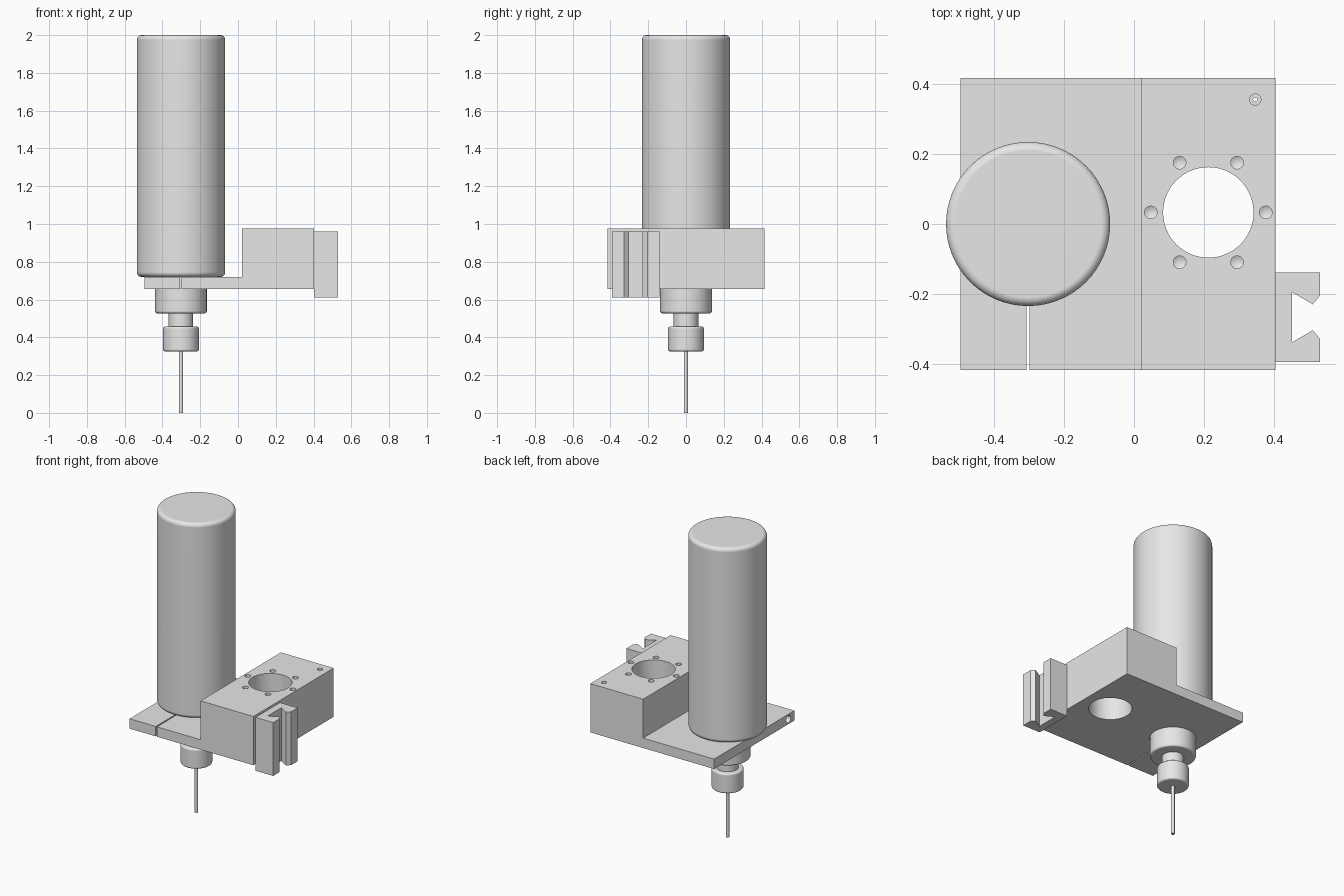
import bpy, bmesh
from math import sin, cos, pi, radians
from mathutils import Matrix, Vector

cube = bpy.data.objects.get("Cube")
if cube:
    bpy.data.objects.remove(cube, do_unlink=True)

grey = bpy.data.materials.new("plain grey")
grey.use_nodes = True
grey.diffuse_color = (0.8, 0.8, 0.8, 1)
grey.node_tree.nodes["Principled BSDF"].inputs["Base Color"].default_value = (0.8, 0.8, 0.8, 1)


def finish(name, bm):
    bmesh.ops.recalc_face_normals(bm, faces=bm.faces)
    mesh = bpy.data.meshes.new(name)
    bm.to_mesh(mesh)
    bm.free()
    mesh.materials.append(grey)
    obj = bpy.data.objects.new(name, mesh)
    bpy.context.collection.objects.link(obj)
    return obj


def smooth(obj):
    bpy.ops.object.select_all(action='DESELECT')
    obj.select_set(True)
    bpy.context.view_layer.objects.active = obj
    bpy.ops.object.shade_smooth_by_angle(angle=radians(30))


def lathe(name, profile, matrix, steps=64):
    """Turn (radius, height) points about the local z axis."""
    bm = bmesh.new()
    verts = [bm.verts.new((r, 0, z)) for r, z in profile]
    edges = [bm.edges.new(pair) for pair in zip(verts, verts[1:])]
    bmesh.ops.spin(bm, geom=verts + edges, cent=(0, 0, 0), axis=(0, 0, 1),
                   angle=2 * pi, steps=steps, use_merge=True)
    bmesh.ops.remove_doubles(bm, verts=bm.verts, dist=1e-5)
    bm.transform(matrix)
    return finish(name, bm)


def turned(name, radius, low, high, round_low=0, round_high=0):
    """Cylinder on the spindle axis with rounded rims."""
    def rim(z, f, start, way):
        if not f:
            return [(radius, z)]
        angles = [start + i * pi / 12 for i in range(7)]
        return [(radius - f + f * cos(a), z + way * f + f * sin(a)) for a in angles]
    profile = [(0, low)] + rim(low, round_low, -pi / 2, 1) + rim(high, round_high, 0, -1) + [(0, high)]
    obj = lathe(name, profile, Matrix.Translation((SPINDLE_X, 0, 0)))
    smooth(obj)
    mod = obj.modifiers.new("even shading", 'WEIGHTED_NORMAL')
    mod.keep_sharp = True
    return obj


def prism(name, points, direction):
    """Extrude a closed outline of 3D points."""
    bm = bmesh.new()
    face = bm.faces.new([bm.verts.new(p) for p in points])
    moved = bmesh.ops.extrude_face_region(bm, geom=[face])["geom"]
    bmesh.ops.translate(bm, vec=Vector(direction),
                        verts=[v for v in moved if isinstance(v, bmesh.types.BMVert)])
    # the extrusion keeps the starting face only when it is needed
    bmesh.ops.holes_fill(bm, edges=[e for e in bm.edges if e.is_boundary])
    return finish(name, bm)


def cut(target, cutter):
    cutter.hide_render = True
    mod = target.modifiers.new("cut", 'BOOLEAN')
    mod.operation = 'DIFFERENCE'
    mod.solver = 'EXACT'
    mod.object = cutter
    bpy.context.view_layer.objects.active = target
    bpy.ops.object.modifier_apply(modifier=mod.name)
    bpy.data.objects.remove(cutter, do_unlink=True)


SPINDLE_X = -0.302
HALF_DEPTH = 0.416
BASE, STEP, TOP = 0.655, 0.72, 0.975

# Carriage: thin clamp plate and tall nut block in one stepped piece
outline = [(-0.495, BASE), (0.403, BASE), (0.403, TOP), (0.02, TOP), (0.02, STEP), (-0.495, STEP)]
carriage = prism("carriage_block", [(x, -HALF_DEPTH, z) for x, z in outline], (0, 2 * HALF_DEPTH, 0))

# Main bore and ring of blind screw holes
bore_x, bore_y = 0.212, 0.033
cut(carriage, lathe("bore", [(0, 0.5), (0.129, 0.5), (0.129, 1.1), (0, 1.1)],
                    Matrix.Translation((bore_x, bore_y, 0))))
for i in range(6):
    a = i * pi / 3
    place = Matrix.Translation((bore_x + 0.164 * cos(a), bore_y + 0.164 * sin(a), TOP))
    cut(carriage, lathe("screw_hole", [(0, -0.11), (0.018, -0.1), (0.018, 0.1), (0, 0.1)], place, 24))

# Stepped corner hole
cut(carriage, lathe("corner_hole", [(0, -0.5), (0.006, -0.5), (0.006, -0.06), (0.016, -0.06),
                                    (0.016, 0.1), (0, 0.1)],
                    Matrix.Translation((0.346, 0.355, TOP)), 24))

# Spindle seat, clamp slit and clamp bolt hole
cut(carriage, lathe("seat", [(0, 0.5), (0.139, 0.5), (0.139, 0.8), (0, 0.8)],
                    Matrix.Translation((SPINDLE_X, 0, 0))))
slit = [(SPINDLE_X + dx, y, 0.6) for dx, y in
        ((-0.004, -0.5), (0.004, -0.5), (0.004, -0.1), (-0.004, -0.1))]
cut(carriage, prism("slit", slit, (0, 0, 0.2)))
cut(carriage, lathe("bolt_hole", [(0, -0.1), (0.024, -0.1), (0.024, 0.4), (0, 0.4)],
                    Matrix.Translation((-0.495, -0.355, 0.688)) @ Matrix.Rotation(pi / 2, 4, 'Y'), 24))
smooth(carriage)

# Dovetail slide bracket on the left side, symmetric about its own centre line
half = [(0.403, 0.127), (0.53, 0.127), (0.53, 0.061), (0.51, 0.037), (0.45, 0.072)]
mid = -0.266
outline = [(x, mid + d) for x, d in half] + [(x, mid - d) for x, d in reversed(half)]
prism("dovetail_bracket", [(x, y, 0.61) for x, y in outline], (0, 0, 0.35))

# Spindle motor and tool
turned("spindle_motor", 0.234, STEP, 2.0, 0.025, 0.025)
turned("spindle_collar", 0.137, 0.527, STEP, 0.012)
turned("spindle_neck", 0.065, 0.45, 0.53)
turned("collet_nut", 0.095, 0.325, 0.457, 0.012, 0.012)
turned("cutting_bit", 0.011, 0, 0.33)
